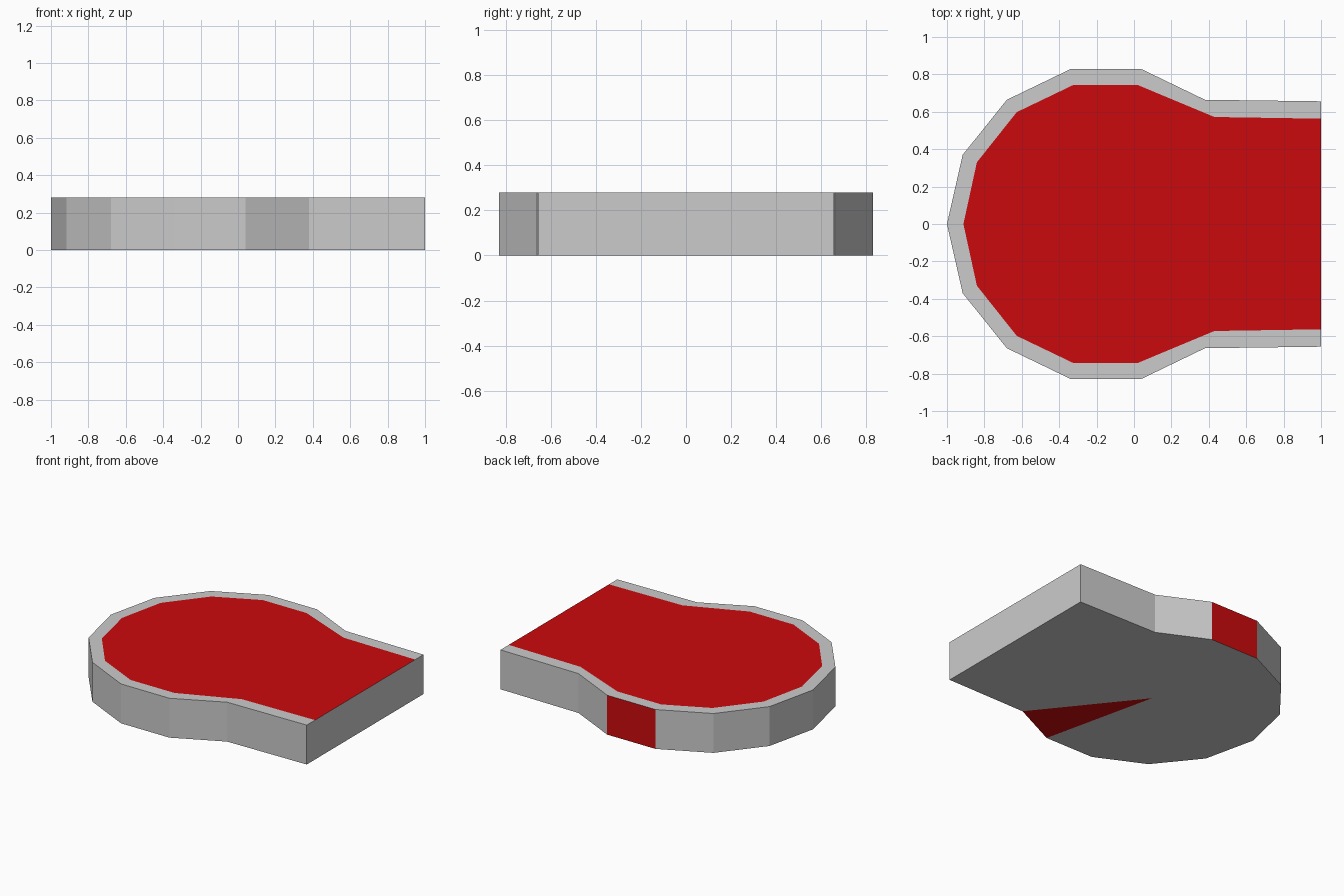
import bpy

if "Cube" in bpy.data.objects:
    bpy.data.objects.remove(bpy.data.objects["Cube"])

HEIGHT = 0.28

# Outline halves, from the straight end round to the nose
outer_half = [(1, 0.656), (0.38, 0.664), (0.04, 0.828), (-0.34, 0.828),
              (-0.68, 0.664), (-0.916, 0.37)]
inner_half = [(1, 0.563), (0.43, 0.572), (0.02, 0.743), (-0.325, 0.743),
              (-0.627, 0.598), (-0.84, 0.33)]


def full_loop(half, nose_x):
    """Mirror a half outline across y, counter-clockwise from above."""
    return half + [(nose_x, 0)] + [(x, -y) for x, y in reversed(half)]


def at_height(loop, z):
    return [(x, y, z) for x, y in loop]


def make_part(name, polygons, material=None):
    verts, faces, index = [], [], {}
    for polygon in polygons:
        face = []
        for point in polygon:
            if point not in index:
                index[point] = len(verts)
                verts.append(point)
            face.append(index[point])
        faces.append(face)
    mesh = bpy.data.meshes.new(name)
    mesh.from_pydata(verts, [], faces)
    mesh.update()
    obj = bpy.data.objects.new(name, mesh)
    bpy.context.collection.objects.link(obj)
    if material:
        mesh.materials.append(material)
    return obj


red = bpy.data.materials.new("red")
red.diffuse_color = (0.6, 0.003, 0.004, 1)
red.use_nodes = True
red.node_tree.nodes["Principled BSDF"].inputs["Base Color"].default_value = red.diffuse_color

outer = full_loop(outer_half, -1)
inner = full_loop(inner_half, -0.912)
n = len(outer)
base, top, inset = at_height(outer, 0), at_height(outer, HEIGHT), at_height(inner, HEIGHT)
center = (-0.15, 0, 0)

walls, rim, bottom = [], [], []
for i in range(n):
    j = (i + 1) % n
    walls.append([base[i], base[j], top[j], top[i]])
    bottom.append([center, base[j], base[i]])
    if j:  # the rim is open along the straight end
        rim.append([top[i], top[j], inset[j], inset[i]])

# One wall panel (back) and one underside wedge (front) are red
red_wall = walls.pop(2)
red_wedge = bottom.pop(n - 3)

make_part("platform_body", walls + rim + bottom)
make_part("top_surface", [inset], red)
make_part("red_side_panel", [red_wall], red)
make_part("red_underside_wedge", [red_wedge], red)
